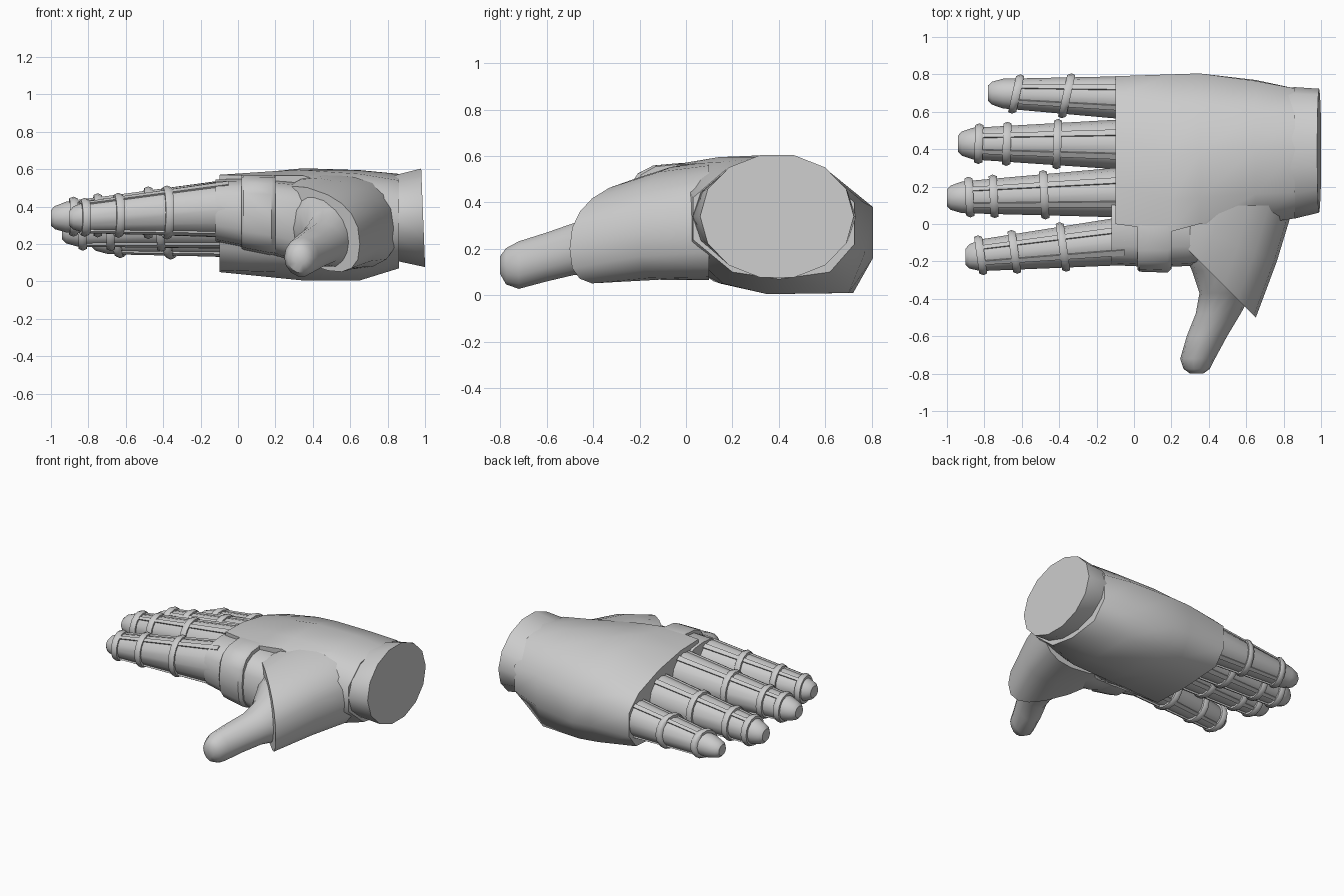
import bpy, bmesh, math
from mathutils import Vector

if "Cube" in bpy.data.objects:
    bpy.data.objects.remove(bpy.data.objects["Cube"])

grey = bpy.data.materials.new("plain_grey")
grey.use_nodes = True
grey.diffuse_color = (0.6, 0.6, 0.6, 1)
grey.node_tree.nodes["Principled BSDF"].inputs["Base Color"].default_value = (0.6, 0.6, 0.6, 1)


def loft(name, rings, closed=False, angle=40):
    """Skin a list of equal-length point rings and cap or join the ends."""
    bm = bmesh.new()
    rows = [[bm.verts.new(p) for p in ring] for ring in rings]
    n = len(rows[0])
    pairs = list(zip(rows, rows[1:])) + ([(rows[-1], rows[0])] if closed else [])
    for a, b in pairs:
        for i in range(n):
            j = (i + 1) % n
            bm.faces.new((a[i], a[j], b[j], b[i]))
    if not closed:
        bm.faces.new(rows[0])
        bm.faces.new(rows[-1])
    bmesh.ops.recalc_face_normals(bm, faces=bm.faces)
    mesh = bpy.data.meshes.new(name)
    bm.to_mesh(mesh)
    bm.free()
    mesh.materials.append(grey)
    obj = bpy.data.objects.new(name, mesh)
    bpy.context.collection.objects.link(obj)
    bpy.ops.object.select_all(action="DESELECT")
    obj.select_set(True)
    bpy.context.view_layer.objects.active = obj
    bpy.ops.object.shade_smooth_by_angle(angle=math.radians(angle))
    return obj


def oval(center, u, ru, rz, n=14, power=1.0):
    """Oval ring spanned by the direction u and the z axis."""
    pts = []
    for i in range(n):
        a = math.tau * i / n
        c, s = math.cos(a), math.sin(a)
        c = math.copysign(abs(c) ** power, c)
        s = math.copysign(abs(s) ** power, s)
        pts.append(Vector(center) + Vector(u) * ru * c + Vector((0, 0, rz * s)))
    return pts


X, Y = Vector((1, 0, 0)), Vector((0, 1, 0))

# Main glove shell: cross-sections in y and z from knuckles to wrist
shell = {
    -0.10: [(0, .57), (.2, .565), (.45, .52), (.68, .44), (.79, .34), (.79, .17), (.71, .07), (.4, .05), (.12, .06), (0, .18)],
    0.20: [(-.04, .565), (.13, .59), (.37, .59), (.62, .52), (.8, .38), (.8, .17), (.72, .025), (.4, .02), (.15, .05), (-.02, .15)],
    0.35: [(0, .565), (.14, .595), (.38, .605), (.62, .53), (.805, .38), (.805, .16), (.72, .01), (.35, .005), (.15, .05), (0, .13)],
    0.65: [(0, .48), (.16, .575), (.4, .595), (.6, .54), (.765, .4), (.77, .18), (.7, .01), (.35, .005), (.16, .05), (0, .2)],
    0.86: [(.03, .42), (.17, .54), (.4, .575), (.58, .545), (.725, .4), (.725, .22), (.62, .1), (.4, .07), (.2, .1), (.03, .24)],
}
loft("glove_shell", [[(x, y, z) for y, z in pts] for x, pts in shell.items()], angle=65)

# Wrist cuff, flaring to a flat end
wrist = [oval((x, y, .34), Y, ry, rz)
         for x, y, ry, rz in [(.78, .38, .33, .21), (.855, .38, .352, .238), (.99, .392, .331, .27)]]
for p in wrist[-1]:
    p.x -= (p.z - .34) * .04
loft("wrist_cuff", wrist)

# Band around the index side of the palm, over the bare hand
loft("index_band", [oval((x, -.02, zc), Y, ry, rz, 16, .7)
                    for x, ry, zc, rz in [(.02, .225, .37, .195), (.03, .235, .37, .2), (.18, .24, .355, .215), (.2, .22, .355, .21)]])
loft("bare_palm", [oval((x, -.02, zc), Y, ry, rz, 16, .75)
                   for x, ry, zc, rz in [(-.12, .2, .38, .165), (.1, .21, .36, .19), (.29, .205, .32, .21), (.42, .17, .3, .2)]])

# Thumb and its mound, running toward the front
thumb = [(.1, .51, .29, .32, .23), (-.1, .49, .25, .31, .23), (-.25, .5, .19, .28, .205),
         (-.37, .49, .14, .23, .155), (-.48, .45, .12, .2, .115), (-.6, .39, .108, .165, .108),
         (-.72, .34, .093, .13, .105), (-.775, .335, .07, .125, .08), (-.8, .335, .035, .13, .04)]
loft("thumb", [oval((xc, y, zc), X, rx, rz) for y, xc, rx, zc, rz in thumb])

# Thumb cuff, tilted and ending on a slanted edge
cuff = [(.54, .1, .315, .32, .25, 0, -.1), (.49, -.09, .295, .31, .235, -22, -.15),
        (.425, -.275, .32, .28, .205, -45, -.25)]
loft("thumb_cuff", [oval((x, y, zc), (math.cos(math.radians(a)), math.sin(math.radians(a)), tip), r, rz, 18, .8)
                    for x, y, r, zc, rz, a, tip in cuff])

# Fingers: base y, z and radii, tip x, y, z and radii, then ring positions and tilt
fingers = {
    "index": [(-.09, .388, .13, .152), (-.9, -.175, .338, .08, .075), (-.38, -.64, -.82), .14],
    "middle": [(.17, .39, .135, .155), (-1.0, .14, .34, .08, .075), (-.48, -.75, -.88), .05],
    "ring": [(.425, .325, .135, .15), (-.94, .43, .268, .08, .08), (-.41, -.68, -.83), -.03],
    "little": [(.675, .26, .115, .13), (-.78, .7, .22, .075, .07), (-.36, -.63), -.22],
}
BASE = -.05


def finger_section(base, tip, x):
    t = (x - BASE) / (tip[0] - BASE)
    return [b + (e - b) * t for b, e in zip(base, tip[1:])]


for name, (base, tip, ring_xs, tilt) in fingers.items():
    # Tapered finger with a blunt, chamfered end
    rings = []
    for x, k in [(BASE, 1), (tip[0] + .08, 1), (tip[0] + .02, .8), (tip[0], .55)]:
        y, z, ry, rz = finger_section(base, tip, x)
        rings.append(oval((x, y, z), Y, ry * k, rz * k, 12))
    loft(name + "_finger", rings)

    # Raised strips along the finger, stopping at the last ring
    for n, deg in enumerate((62, 118, 242, 298)):
        strip = []
        for x in (BASE, ring_xs[-1]):
            y, z, ry, rz = finger_section(base, tip, x)
            w = math.radians(7)
            a = math.radians(deg)
            strip.append([(x, y + (ry + o) * math.cos(a + s * w), z + (rz + o) * math.sin(a + s * w))
                          for s, o in ((-1, -.02), (1, -.02), (1, .008), (-1, .008))])
        loft(f"{name}_strip_{n + 1}", strip)

    # Bands around the finger
    for n, rx in enumerate(ring_xs):
        y, z, ry, rz = finger_section(base, tip, rx)
        sections = []
        for i in range(16):
            a = math.tau * i / 16
            sec = []
            for j in range(6):
                b = math.tau * j / 6
                o = .004 + .018 * math.cos(b)
                dy = (ry + o) * math.cos(a)
                sec.append((rx + .025 * math.sin(b) - dy * tilt, y + dy, z + (rz + o) * math.sin(a)))
            sections.append(sec)
        loft(f"{name}_band_{n + 1}", sections, closed=True, angle=60)
